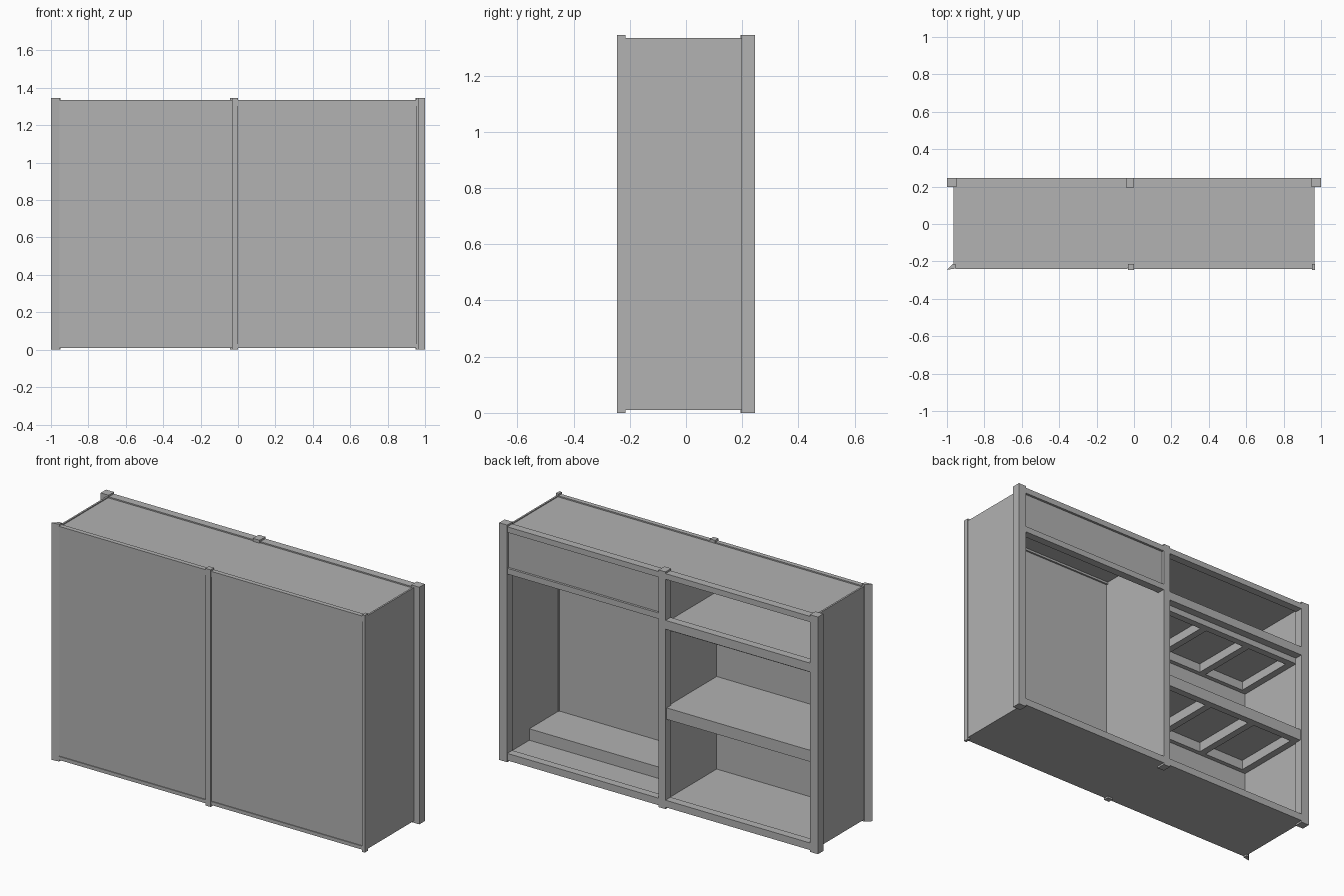
import bpy, bmesh

cube = bpy.data.objects.get("Cube")
if cube:
    bpy.data.objects.remove(cube, do_unlink=True)

grey = bpy.data.materials.new("plain grey")
grey.use_nodes = True
colour = (0.445, 0.445, 0.445, 1)
grey.diffuse_color = colour
grey.node_tree.nodes["Principled BSDF"].inputs["Base Color"].default_value = colour


def prism(name, outline, z0, z1):
    """Extrude a plan outline upward from z0 to z1."""
    bm = bmesh.new()
    base = bm.faces.new([bm.verts.new((x, y, z0)) for x, y in outline])
    top = bmesh.ops.extrude_face_region(bm, geom=[base])["geom"]
    verts = [v for v in top if isinstance(v, bmesh.types.BMVert)]
    bmesh.ops.translate(bm, verts=verts, vec=(0, 0, z1 - z0))
    bmesh.ops.recalc_face_normals(bm, faces=bm.faces)
    mesh = bpy.data.meshes.new(name)
    bm.to_mesh(mesh)
    bm.free()
    mesh.materials.append(grey)
    obj = bpy.data.objects.new(name, mesh)
    bpy.context.collection.objects.link(obj)
    return obj


def box(name, x, y, z):
    return prism(name, [(x[0], y[0]), (x[1], y[0]), (x[1], y[1]), (x[0], y[1])], *z)


HEIGHT = (0, 1.345)
BODY = (0.01, 1.333)
LEFT, RIGHT = (0, 0.955), (-0.955, -0.035)   # the two bays
BACK, FRONT = (0.2, 0.245), (-0.241, -0.215)
INNER = (-0.225, 0.2)

# Posts of the open face
box("left_back_post", (0.95, 1), (0.197, 0.246), HEIGHT)
box("right_back_post", (-1, -0.95), (0.197, 0.246), HEIGHT)
box("middle_back_post", (-0.043, 0), (0.194, 0.246), HEIGHT)

# Slim posts of the closed face, one with a splayed edge
box("left_front_post", (0.951, 0.967), (-0.245, -0.215), HEIGHT)
box("middle_front_post", (-0.032, 0), (-0.245, -0.215), HEIGHT)
prism("right_front_post", [(-1, -0.245), (-0.955, -0.238), (-0.955, -0.215), (-0.97, -0.215)], *HEIGHT)

# Outer panels
box("front_panel", (-0.96, 0.96), (-0.236, -0.225), BODY)
box("top_panel", (-0.957, 0.957), (-0.23, 0.205), (1.315, 1.328))
box("bottom_panel", (-0.957, 0.957), (-0.23, 0.205), (0.01, 0.045))
box("divider", (-0.035, 0), INNER, (0.02, 1.32))
for name, side in (("left", 1), ("right", -1)):
    box(name + "_side_panel", sorted((side * 0.955, side * 0.965)), (-0.236, 0.2), BODY)

# Rails along both long faces
for name, bay in (("left", LEFT), ("right", RIGHT)):
    box(name + "_back_top_rail", bay, BACK, (1.303, 1.335))
    box(name + "_back_bottom_rail", bay, BACK, (0.01, 0.05))
    box(name + "_front_top_rail", bay, FRONT, (1.303, 1.335))
    box(name + "_front_bottom_rail", bay, FRONT, (0.01, 0.03))

# Closed hatch over the tall bay, and the step on its floor
box("hatch_panel", LEFT, (0.222, 0.232), (1.09, 1.31))
box("hatch_rail", LEFT, BACK, (1.067, 1.1))
box("floor_step", LEFT, (-0.225, 0.04), (0.04, 0.11))


# Shelves: a thin board over a frame with three open cells
def shelf(name, top, depth, y_end):
    frame = (top - depth, top - 0.01)
    y = (-0.225, y_end)
    box(name + "_board", RIGHT, y, (top - 0.01, top))
    box(name + "_back_batten", RIGHT, (y_end - 0.04, y_end), frame)
    box(name + "_front_batten", RIGHT, (-0.225, -0.2), frame)
    pitch = (RIGHT[1] - RIGHT[0] - 0.04) / 3
    for i in range(4):
        x = RIGHT[0] + i * pitch
        box(f"{name}_rib_{i + 1}", (x, x + 0.04), y, frame)


shelf("upper_shelf", 1.05, 0.06, 0.195)
box("upper_shelf_rail", RIGHT, BACK, (1.02, 1.07))
shelf("lower_shelf", 0.57, 0.065, 0.235)
